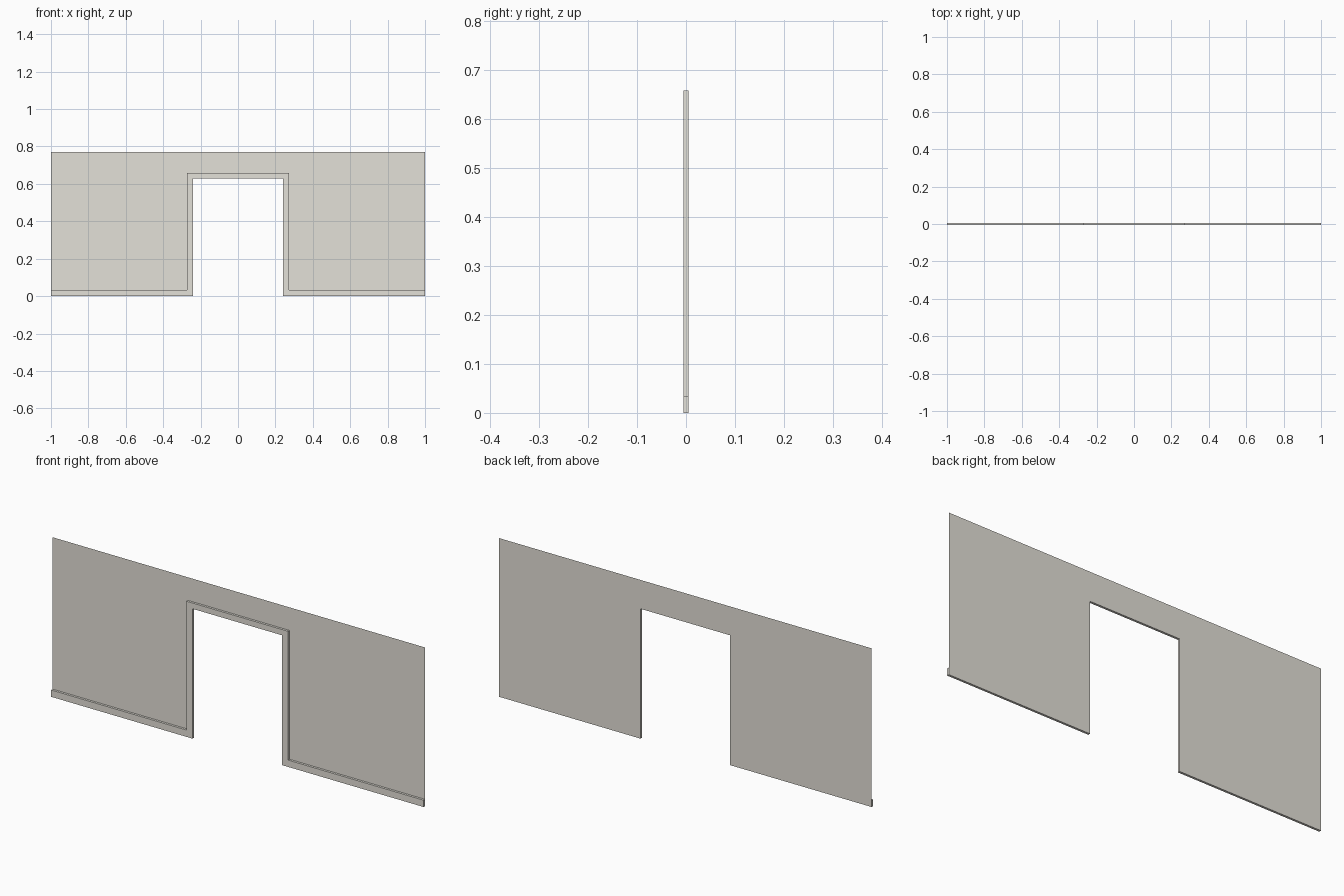
import bpy, bmesh

if "Cube" in bpy.data.objects:
    bpy.data.objects.remove(bpy.data.objects["Cube"])

BACK, FRONT = 0.0055, -0.0055      # wall plane and trim face
WALL_TOP = 0.77
DOOR_X, DOOR_Z = 0.241, 0.63       # doorway half width and height
FRAME_X, FRAME_Z = 0.272, 0.658    # outer edge of the door frame
BASE_Z = 0.033                     # skirting height

plaster = bpy.data.materials.new("warm_off_white")
plaster.diffuse_color = (0.775, 0.75, 0.69, 1)
plaster.use_nodes = True
plaster.node_tree.nodes["Principled BSDF"].inputs["Base Color"].default_value = plaster.diffuse_color


def mirrored(half):
    """Close a right-half outline with its mirror image in x."""
    return half + [(-x, z) for x, z in reversed(half)]


def panel(name, half, y, back_y=None):
    """Flat outline at y; with back_y its rim is carried back to that plane."""
    bm = bmesh.new()
    front = [bm.verts.new((x, y, z)) for x, z in mirrored(half)]
    face = bm.faces.new(front)
    face.normal_update()
    if face.normal.y > 0:
        face.normal_flip()
        front.reverse()
    if back_y is not None:
        back = [bm.verts.new((v.co.x, back_y, v.co.z)) for v in front]
        n = len(front)
        for i in range(n):
            j = (i + 1) % n
            bm.faces.new((front[j], front[i], back[i], back[j]))
    mesh = bpy.data.meshes.new(name)
    bm.to_mesh(mesh)
    bm.free()
    mesh.materials.append(plaster)
    obj = bpy.data.objects.new(name, mesh)
    bpy.context.collection.objects.link(obj)
    return obj


# Thin wall sheet with the doorway
panel("wall", [(DOOR_X, DOOR_Z), (DOOR_X, 0), (1, 0), (1, WALL_TOP)], BACK)

# Raised skirting and door frame in one continuous band
panel("skirting_and_door_frame",
      [(DOOR_X, DOOR_Z), (DOOR_X, 0), (1, 0), (1, BASE_Z),
       (FRAME_X, BASE_Z), (FRAME_X, FRAME_Z)], FRONT, BACK)
